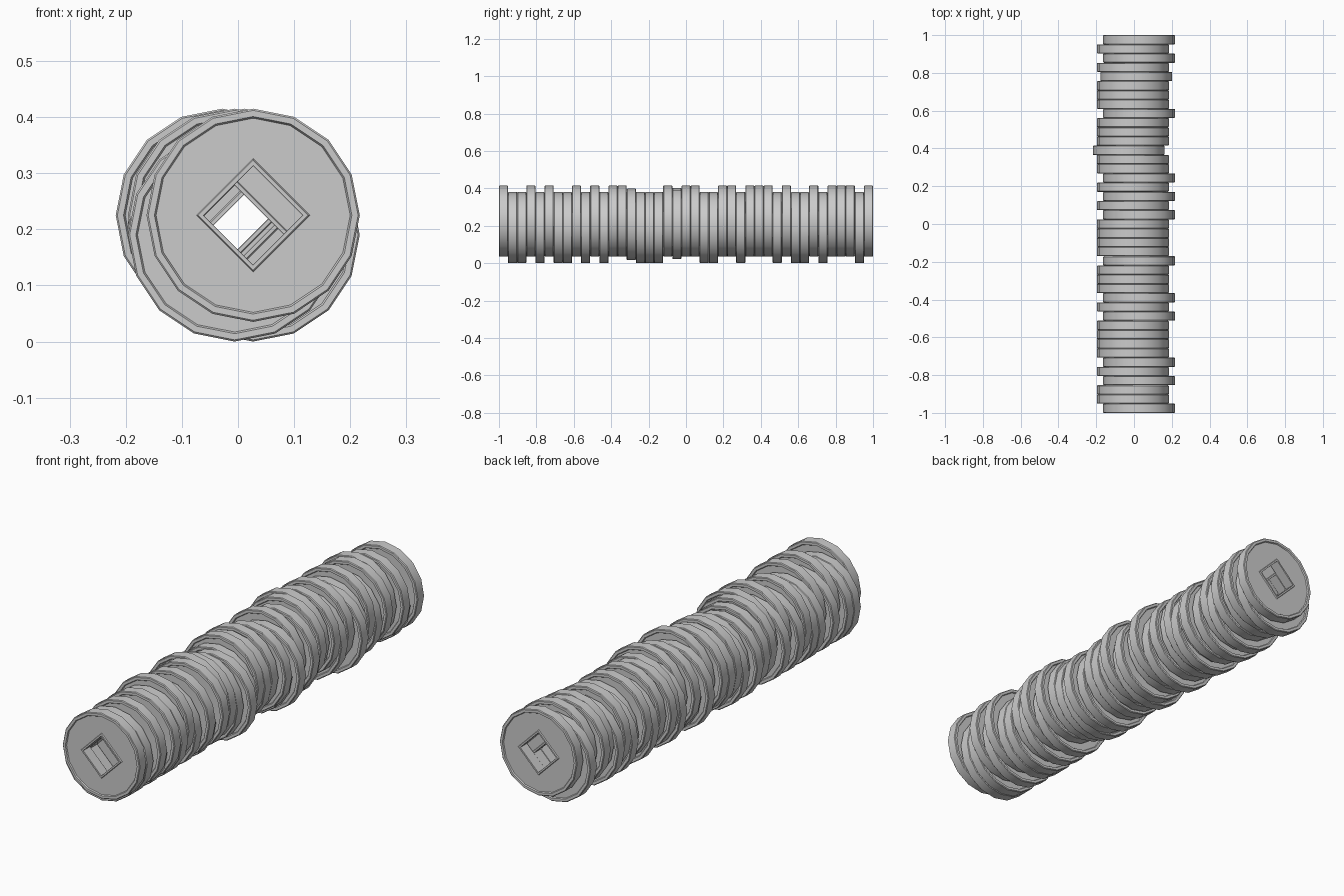
import bpy, bmesh
from math import cos, sin, pi

if "Cube" in bpy.data.objects:
    bpy.data.objects.remove(bpy.data.objects["Cube"])

COUNT, SIDES = 41, 16
PITCH = 2.0 / COUNT
H = PITCH / 2            # half thickness of one coin
REC = H - 0.005          # recessed field between the two rims


def round_pt(r, a):
    return r * cos(a), r * sin(a)


def diamond_pt(r, a):
    k = r / (abs(cos(a)) + abs(sin(a)))
    return k * cos(a), k * sin(a)


# Coin cross-section: front half from hole wall to outer edge, then mirrored
half = [(diamond_pt, 0.088, H - 0.001), (diamond_pt, 0.089, H), (diamond_pt, 0.098, H),
        (diamond_pt, 0.101, REC), (round_pt, 0.173, REC), (round_pt, 0.176, H),
        (round_pt, 0.187, H), (round_pt, 0.19, H - 0.003)]
profile = [(f, r, -y) for f, r, y in half] + half[::-1]

bm = bmesh.new()
rings = []
for f, r, y in profile:
    ring = []
    for i in range(SIDES):
        x, z = f(r, 2 * pi * i / SIDES)
        ring.append(bm.verts.new((x, y, z)))
    rings.append(ring)
for k, a in enumerate(rings):
    b = rings[(k + 1) % len(rings)]
    for i in range(SIDES):
        j = (i + 1) % SIDES
        bm.faces.new((a[i], a[j], b[j], b[i]))
bmesh.ops.recalc_face_normals(bm, faces=bm.faces[:])
mesh = bpy.data.meshes.new("coin")
bm.to_mesh(mesh)
bm.free()

# Sideways and vertical slip of each coin, front to back
right = {0, 3, 5, 10, 12, 16, 21, 23, 25, 32, 38, 40}
low = {1, 2, 4, 6, 7, 9, 11, 15, 16, 17, 22, 23, 26, 30, 32, 33, 35, 39}
odd_x = {28: -0.028, 36: 0.012}
odd_z = {14: 0.211, 19: 0.215}

# Stack of square-holed coins
for i in range(COUNT):
    coin = bpy.data.objects.new(f"coin_{i + 1:02d}", mesh)
    bpy.context.collection.objects.link(coin)
    x = odd_x.get(i, 0.027 if i in right else -0.006)
    z = odd_z.get(i, 0.193 if i in low else 0.228)
    coin.location = (x, -1 + PITCH * (i + 0.5), z - 0.003)
    if i == 0:
        bpy.context.view_layer.objects.active = coin
        coin.select_set(True)
        bpy.ops.object.shade_smooth_by_angle(angle=pi / 6)
        coin.select_set(False)
